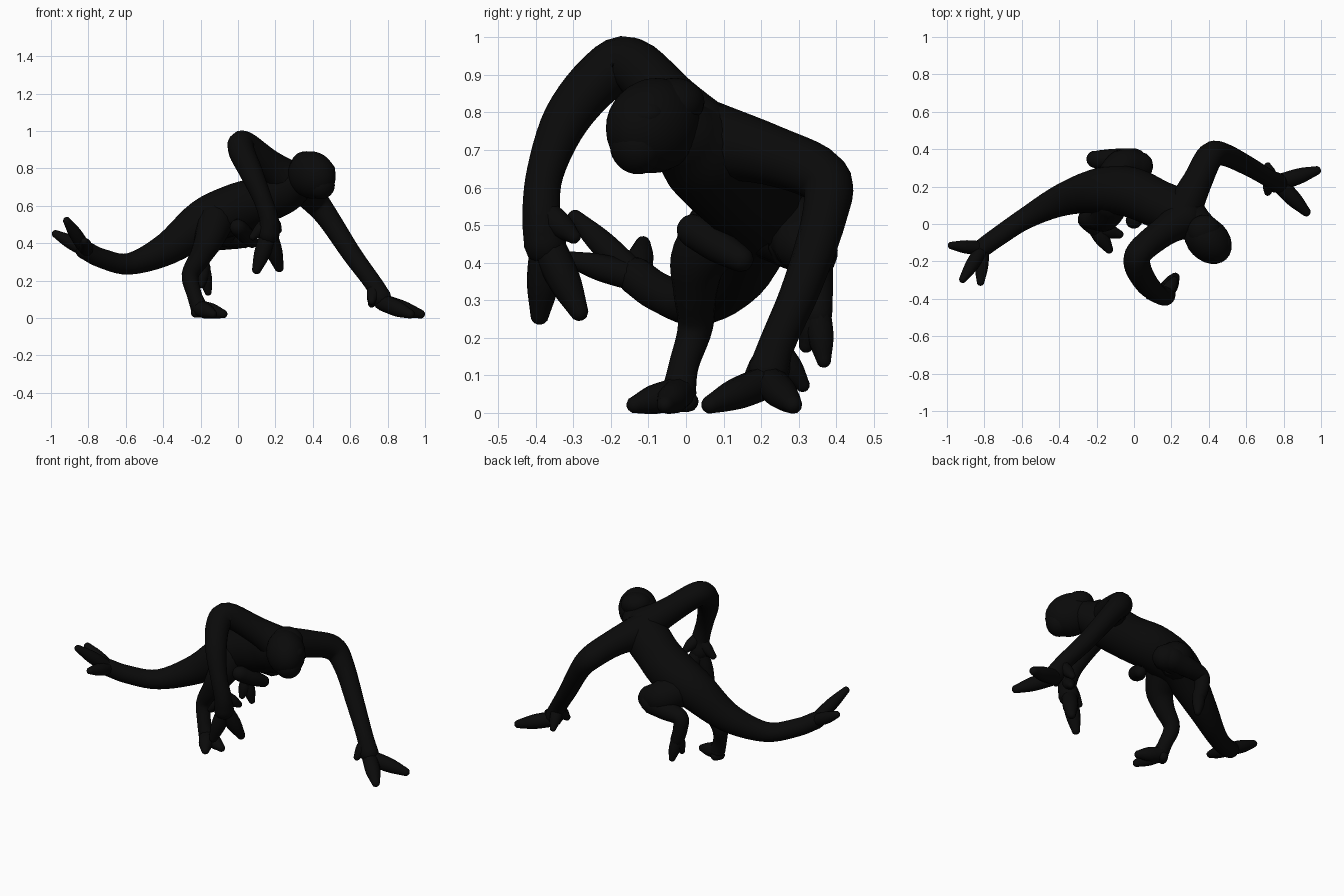
import bpy, bmesh, math
from mathutils import Vector, Quaternion

cube = bpy.data.objects.get("Cube")
if cube:
    bpy.data.objects.remove(cube, do_unlink=True)

skin = bpy.data.materials.new("matte_black")
skin.use_nodes = True
BLACK = (0.003, 0.003, 0.003, 1)
skin.diffuse_color = BLACK
skin.node_tree.nodes["Principled BSDF"].inputs["Base Color"].default_value = BLACK
skin.node_tree.nodes["Principled BSDF"].inputs["Roughness"].default_value = 0.9


def finish(bm, name):
    bmesh.ops.recalc_face_normals(bm, faces=bm.faces)
    mesh = bpy.data.meshes.new(name)
    bm.to_mesh(mesh)
    bm.free()
    mesh.materials.append(skin)
    mesh.shade_smooth()
    obj = bpy.data.objects.new(name, mesh)
    bpy.context.collection.objects.link(obj)
    return obj


def smooth_path(pts, steps=5):
    """Catmull-Rom samples of (x, y, z, radius) points."""
    p = [Vector(q) for q in pts]
    p = [p[0] * 2 - p[1]] + p + [p[-1] * 2 - p[-2]]
    out = []
    for a, b, c, d in zip(p, p[1:], p[2:], p[3:]):
        for i in range(steps):
            t = i / steps
            out.append(0.5 * (2 * b + (c - a) * t + (2 * a - 5 * b + 4 * c - d) * t * t
                              + (3 * b - a - 3 * c + d) * t ** 3))
    return out + [p[-2]]


def limb(name, *pts, sides=14):
    """Round tapering tube with domed ends."""
    path = smooth_path(pts)
    pos = [q.to_3d() for q in path]
    rad = [q.w for q in path]
    tan = [(pos[min(i + 1, len(pos) - 1)] - pos[max(i - 1, 0)]).normalized()
           for i in range(len(pos))]
    dome = [math.radians(a) for a in (80, 55, 28)]
    rings = [(pos[0] - tan[0] * rad[0] * math.sin(a), tan[0], rad[0] * math.cos(a)) for a in dome]
    rings += list(zip(pos, tan, rad))
    rings += [(pos[-1] + tan[-1] * rad[-1] * math.sin(a), tan[-1], rad[-1] * math.cos(a))
              for a in reversed(dome)]
    bm = bmesh.new()
    side, last, prev = tan[0].orthogonal().normalized(), tan[0], None
    for centre, t, r in rings:
        side = last.rotation_difference(t) @ side
        last = t
        ring = [bm.verts.new(centre + Quaternion(t, math.tau * k / sides) @ side * r)
                for k in range(sides)]
        if prev:
            for k in range(sides):
                j = (k + 1) % sides
                bm.faces.new((prev[k], prev[j], ring[j], ring[k]))
        else:
            bm.faces.new(ring)
        prev = ring
    bm.faces.new(prev)
    return finish(bm, name)


def blob(name, centre, size, facing=(1, 0, 0)):
    """Ellipsoid whose local x axis points along facing."""
    bm = bmesh.new()
    bmesh.ops.create_uvsphere(bm, u_segments=24, v_segments=16, radius=1)
    obj = finish(bm, name)
    obj.location, obj.scale = centre, size
    obj.rotation_euler = Vector(facing).to_track_quat('X', 'Z').to_euler()
    return obj


def digits(name, root, r, *tips):
    """Fingers or toes fanning from one root, thick in the middle."""
    root = Vector(root)
    for i, tip in enumerate(tips):
        tip = Vector(tip)
        mid = root.lerp(tip, 0.55)
        limb(f"{name}_{i + 1}", (*root, r), (*mid, r * 0.95), (*tip, r * 0.55), sides=10)


# Torso, neck and tail in one long sweep
limb("torso_and_tail",
     (0.34, -0.01, 0.74, 0.095), (0.25, 0.05, 0.695, 0.13), (0.12, 0.11, 0.63, 0.13),
     (-0.02, 0.17, 0.58, 0.135), (-0.18, 0.18, 0.515, 0.122), (-0.38, 0.13, 0.37, 0.087),
     (-0.58, 0.03, 0.29, 0.058), (-0.73, -0.07, 0.32, 0.052), (-0.82, -0.135, 0.365, 0.05), sides=20)
digits("tail_prong", (-0.81, -0.13, 0.36), 0.038,
       (-0.975, -0.115, 0.45), (-0.915, -0.295, 0.52), (-0.82, -0.31, 0.41))

# Head with brow, cheeks and muzzle
FACE = (0.66, -0.68, -0.3)
blob("head", (0.395, -0.085, 0.765), (0.145, 0.112, 0.125), FACE)
blob("crown", (0.375, -0.04, 0.82), (0.09, 0.09, 0.07), FACE)
blob("brow", (0.445, -0.125, 0.795), (0.065, 0.085, 0.05), FACE)
blob("muzzle", (0.445, -0.13, 0.71), (0.07, 0.075, 0.075), FACE)

# Left arm, planted on the ground
limb("left_arm",
     (0.25, 0.05, 0.73, 0.105), (0.34, 0.23, 0.685, 0.08), (0.41, 0.365, 0.625, 0.072),
     (0.485, 0.37, 0.53, 0.06), (0.61, 0.31, 0.34, 0.052), (0.72, 0.245, 0.19, 0.048),
     (0.765, 0.22, 0.11, 0.055))
digits("left_finger", (0.77, 0.22, 0.085), 0.045,
       (0.975, 0.285, 0.022), (0.92, 0.065, 0.022))
digits("left_thumb", (0.73, 0.24, 0.17), 0.036, (0.715, 0.31, 0.075), (0.715, 0.17, 0.09))

# Right arm, arched over with the hand hanging
limb("right_arm",
     (0.27, 0.03, 0.74, 0.105), (0.16, -0.04, 0.825, 0.08), (0.03, -0.15, 0.93, 0.072),
     (0.02, -0.23, 0.89, 0.07), (0.07, -0.32, 0.78, 0.062), (0.13, -0.375, 0.64, 0.05),
     (0.165, -0.385, 0.53, 0.052), (0.165, -0.375, 0.45, 0.058))
digits("right_finger", (0.165, -0.37, 0.45), 0.046,
       (0.10, -0.39, 0.26), (0.22, -0.285, 0.27))
digits("right_thumb", (0.175, -0.37, 0.53), 0.036, (0.215, -0.30, 0.47), (0.08, -0.385, 0.435))

# Right leg, standing
limb("right_leg",
     (-0.12, 0.12, 0.52, 0.10), (-0.155, 0.04, 0.42, 0.08), (-0.20, 0.025, 0.33, 0.06),
     (-0.255, 0.025, 0.23, 0.047), (-0.235, -0.005, 0.13, 0.04), (-0.21, -0.018, 0.06, 0.045))
digits("right_toe", (-0.21, -0.015, 0.055), 0.043,
       (-0.08, -0.055, 0.022), (-0.135, -0.135, 0.022))
limb("right_heel", (-0.21, 0.005, 0.03, 0.028), (-0.225, -0.02, 0.03, 0.028))

# Left leg, raised and folded with the foot hanging
limb("left_thigh", (-0.12, 0.22, 0.51, 0.10), (-0.05, 0.305, 0.475, 0.1), (0.025, 0.31, 0.45, 0.078))
limb("left_shin",
     (0.0, 0.335, 0.44, 0.07), (-0.10, 0.345, 0.42, 0.058), (-0.20, 0.345, 0.40, 0.048),
     (-0.205, 0.35, 0.33, 0.042), (-0.185, 0.35, 0.26, 0.04))
digits("left_toe", (-0.185, 0.35, 0.27), 0.036,
       (-0.16, 0.367, 0.14), (-0.195, 0.32, 0.18))

# Small lobe under the belly
limb("belly_lobe", (0.0, 0.02, 0.485, 0.045), (0.04, 0.085, 0.445, 0.045), (0.075, 0.145, 0.41, 0.035))
